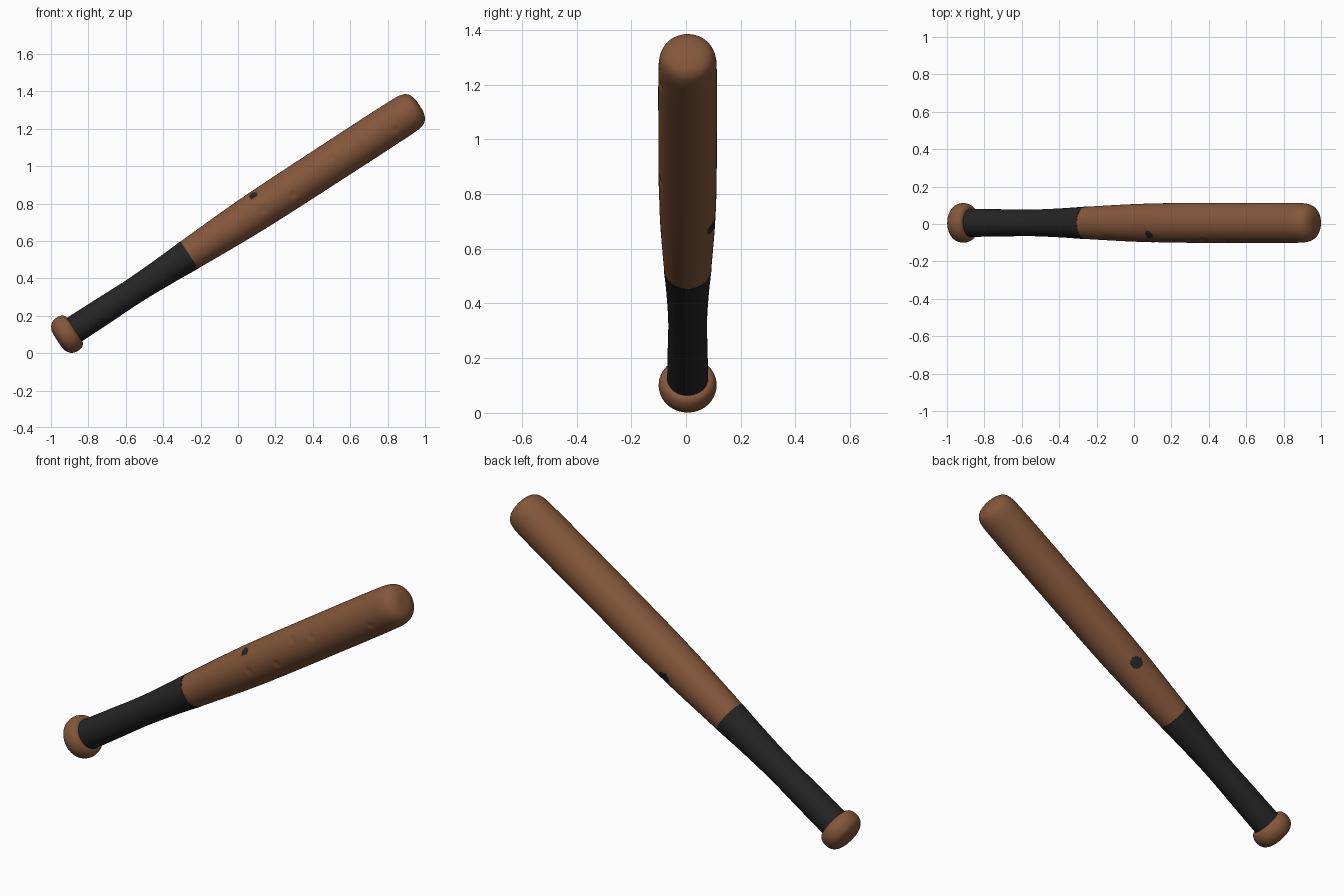
import bpy, bmesh, math
from mathutils import Vector

cube = bpy.data.objects.get("Cube")
if cube:
    bpy.data.objects.remove(cube, do_unlink=True)

TILT = math.radians(57)          # lean of the bat away from vertical
ORIGIN = (-0.26, 0.006, 0.525)   # point on the axis where grip meets barrel
SIDES = 72


def material(name, rgb):
    m = bpy.data.materials.new(name)
    m.use_nodes = True
    m.diffuse_color = (*rgb, 1)
    bsdf = m.node_tree.nodes["Principled BSDF"]
    bsdf.inputs["Base Color"].default_value = (*rgb, 1)
    bsdf.inputs["Roughness"].default_value = 0.7
    return m


WOOD = material("brown wood", (0.23, 0.095, 0.043))
BLACK = material("black grip", (0.018, 0.018, 0.018))


def smooth_profile(points, step=0.008):
    """Catmull-Rom curve through (distance along axis, radius) points."""
    p = [Vector(q) for q in points]
    p = [p[0] * 2 - p[1]] + p + [p[-1] * 2 - p[-2]]
    out = []
    for a, b, c, d in zip(p, p[1:], p[2:], p[3:]):
        n = max(3, math.ceil((c - b).length / step))
        # tangents scaled for uneven spacing
        span = (c - b).length
        m0 = (c - a) * span / ((b - a).length + span)
        m1 = (d - b) * span / ((d - c).length + span)
        for i in range(n):
            t = i / n
            out.append(b * (2*t**3 - 3*t**2 + 1) + m0 * (t**3 - 2*t**2 + t)
                       + c * (3*t**2 - 2*t**3) + m1 * (t**3 - t**2))
    return out + [p[-2]]


def lathe(name, points, mats, edit=None):
    bm = bmesh.new()
    rings = []
    for h, r in smooth_profile(points):
        r = max(r, 0)
        rings.append([bm.verts.new((r * math.cos(a), r * math.sin(a), h))
                      for a in (math.tau * i / SIDES for i in range(SIDES))])
    for low, high in zip(rings, rings[1:]):
        for i in range(SIDES):
            j = (i + 1) % SIDES
            bm.faces.new((low[i], low[j], high[j], high[i]))
    bmesh.ops.remove_doubles(bm, verts=bm.verts, dist=0.0001)
    if edit:
        edit(bm)
    me = bpy.data.meshes.new(name)
    bm.to_mesh(me)
    bm.free()
    for m in mats:
        me.materials.append(m)
    me.shade_smooth()
    ob = bpy.data.objects.new(name, me)
    bpy.context.collection.objects.link(ob)
    ob.location = ORIGIN
    ob.rotation_euler = (0, TILT, 0)
    return ob


def wear(bm):
    # small dents on the front of the barrel: (distance, sideways offset)
    for h, off in ((0.92, 0.025), (0.64, -0.03), (0.46, -0.01),
                   (0.79, 0.05), (1.29, -0.035)):
        centre = Vector((-off, -math.sqrt(0.105**2 - off**2), h))
        for v in bm.verts:
            d = (v.co - centre).length
            if d < 0.025:
                inward = Vector((v.co.x, v.co.y, 0)).normalized()
                v.co -= inward * 0.005 * (1 - d / 0.025)
    # dark round spots, upper front and lower back
    for centre, radius in ((Vector((-0.08, -0.065, 0.46)), 0.024),
                           (Vector((0.045, 0.09, 0.355)), 0.034)):
        for f in bm.faces:
            if (f.calc_center_median() - centre).length < radius:
                f.material_index = 1


# Rounded knob at the bottom
lathe("knob", [(-0.842, 0), (-0.84, 0.05), (-0.83, 0.078), (-0.812, 0.097),
               (-0.78, 0.106), (-0.75, 0.1), (-0.735, 0.087), (-0.73, 0.06)],
      [WOOD])

# Wrapped grip, narrowest in the middle
lathe("grip", [(-0.745, 0.075), (-0.55, 0.073), (-0.35, 0.071),
               (-0.15, 0.078), (0, 0.087)], [BLACK])

# Barrel with blunt rounded tip
lathe("barrel", [(0, 0.086), (0.12, 0.092), (0.3, 0.1), (0.5, 0.105),
                 (0.9, 0.107), (1.37, 0.106), (1.425, 0.098), (1.45, 0.08),
                 (1.465, 0.045), (1.468, 0)], [WOOD, BLACK], wear)
